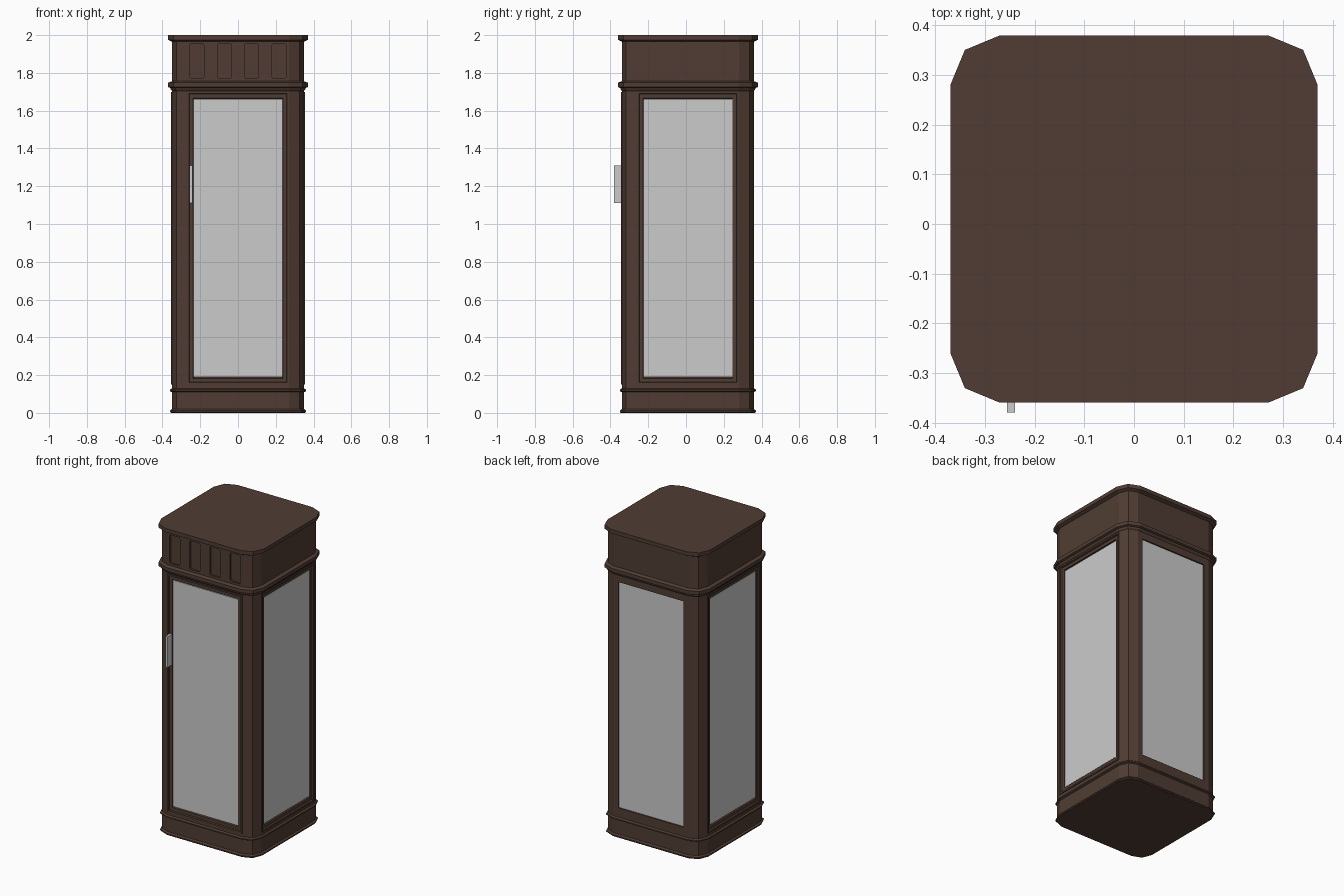
import bpy, bmesh, math
from mathutils import Matrix, Vector

if "Cube" in bpy.data.objects:
    bpy.data.objects.remove(bpy.data.objects["Cube"])

CY = 0.01      # cabinet centre in y (the handle sticks out at the front)
FLAT = 0.27    # half-length of the straight part of every side

wood = bpy.data.materials.new("dark_wood")
wood.diffuse_color = (0.08, 0.046, 0.033, 1)
wood.use_nodes = True
wood.node_tree.nodes["Principled BSDF"].inputs["Base Color"].default_value = wood.diffuse_color


def finish(name, bm, mat=None, angle=0.0):
    bmesh.ops.recalc_face_normals(bm, faces=bm.faces)
    bm.transform(Matrix.Translation((0, CY, 0)) @ Matrix.Rotation(angle, 4, 'Z'))
    me = bpy.data.meshes.new(name)
    bm.to_mesh(me)
    bm.free()
    if mat:
        me.materials.append(mat)
    ob = bpy.data.objects.new(name, me)
    bpy.context.collection.objects.link(ob)
    return ob


def outline(half):
    """Square outline whose corners are rounded with two segments."""
    r = half - FLAT
    pts = []
    for q in range(4):
        rot = Matrix.Rotation(q * math.pi / 2, 3, 'Z')
        for k in range(3):
            a = k * math.pi / 4
            pts.append(rot @ Vector((FLAT + r * math.cos(a), FLAT + r * math.sin(a), 0)))
    return pts


def stack(name, profile):
    """Solid lofted through (half width, z) steps."""
    bm = bmesh.new()
    rings = [[bm.verts.new((p.x, p.y, z)) for p in outline(h)] for h, z in profile]
    for a, b in zip(rings, rings[1:]):
        n = len(a)
        for i in range(n):
            bm.faces.new((a[i], a[(i + 1) % n], b[(i + 1) % n], b[i]))
    bm.faces.new(rings[0])
    bm.faces.new(rings[-1])
    return finish(name, bm, wood)


def box(name, x0, x1, y0, y1, z0, z1, mat=None, angle=0.0, bevel=0.0):
    bm = bmesh.new()
    bmesh.ops.create_cube(bm, size=1)
    for v in bm.verts:
        v.co = ((x0 + x1) / 2 + v.co.x * (x1 - x0),
                (y0 + y1) / 2 + v.co.y * (y1 - y0),
                (z0 + z1) / 2 + v.co.z * (z1 - z0))
    if bevel:  # round only the edges running front to back
        edges = [e for e in bm.edges
                 if abs(e.verts[0].co.y - e.verts[1].co.y) > 1e-4]
        bmesh.ops.bevel(bm, geom=edges, offset=bevel, segments=2, profile=0.5,
                        affect='EDGES')
    return finish(name, bm, mat, angle)


def cut(target, cutters):
    bpy.context.view_layer.objects.active = target
    for c in cutters:
        m = target.modifiers.new("cut", 'BOOLEAN')
        m.operation = 'DIFFERENCE'
        m.solver = 'EXACT'
        m.object = c
        bpy.ops.object.modifier_apply(modifier=m.name)
        bpy.data.objects.remove(c)


def frame(name, angle):
    """Mitred moulding swept around a panel; profile is (inset, y)."""
    prof = [(0, -.33), (0, -.355), (.01, -.355), (.013, -.346), (.033, -.346), (.036, -.33)]
    bm = bmesh.new()
    loops = []
    for sx, sz in ((-1, -1), (1, -1), (1, 1), (-1, 1)):
        loops.append([bm.verts.new((sx * (.27 - i), y, .925 + sz * (.775 - i)))
                      for i, y in prof])
    for k in range(4):
        a, b = loops[k], loops[(k + 1) % 4]
        for j in range(len(prof)):
            n = (j + 1) % len(prof)
            bm.faces.new((a[j], a[n], b[n], b[j]))
    return finish(name, bm, wood, angle)


# Plinth with thin trims
stack("base", [(.355, 0), (.36, .005), (.36, .012), (.35, .02), (.35, .11),
               (.36, .115), (.36, .123), (.35, .13)])

# Main body with a pocket on each side
body = stack("cabinet_body", [(.35, .125), (.35, 1.715)])
sides = [("front", 0), ("right", math.pi / 2), ("left", -math.pi / 2), ("back", math.pi)]
pockets = []
for side, ang in sides:
    w, z0, z1 = (.235, .19, 1.66) if side == "back" else (.269, .151, 1.699)
    pockets.append(box("pocket", -w, w, -.42, -.33, z0, z1, angle=ang))
cut(body, pockets)

# Glass panes, and moulded frames on all sides but the back
for side, ang in sides:
    box(side + "_glass", -.236, .236, -.341, -.325, .189, 1.661, angle=ang)
    if side != "back":
        frame(side + "_frame", ang)

# Ledge, frieze with four sunk panels, and cap
stack("ledge", [(.35, 1.705), (.356, 1.712), (.358, 1.72), (.37, 1.725),
                (.37, 1.748), (.35, 1.756)])
frieze = stack("frieze", [(.35, 1.75), (.35, 1.972)])
cut(frieze, [box("panel_cutter", x - .037, x + .037, -.40, -.338, 1.77, 1.956, bevel=.01)
             for x in (-.2175, -.0725, .0725, .2175)])
stack("top_cap", [(.35, 1.965), (.356, 1.968), (.37, 1.975), (.37, 2.0)])

# Door handle
box("door_handle", -.256, -.24, -.39, -.345, 1.11, 1.31)
